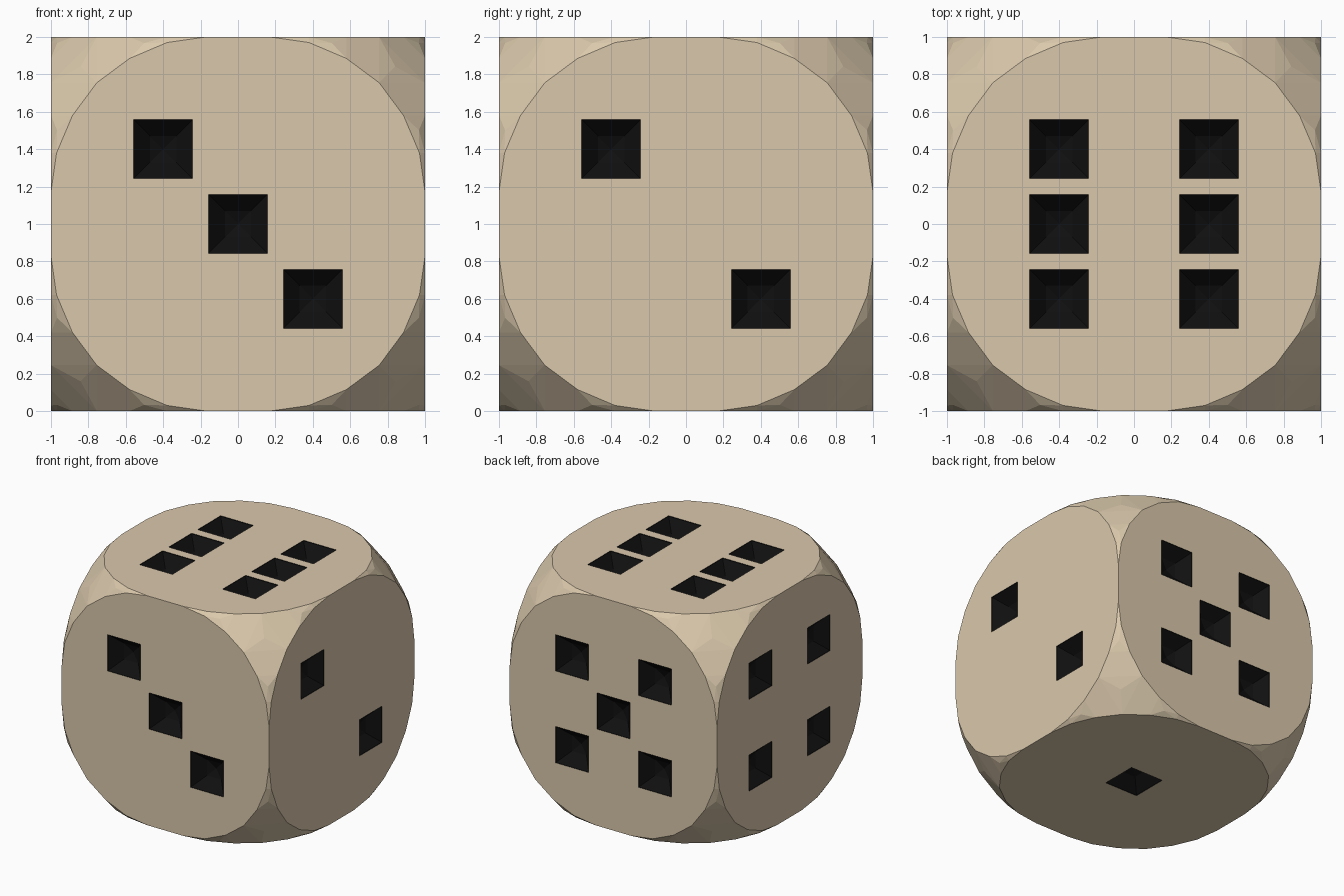
import bpy, bmesh
from mathutils import Vector, Matrix
from itertools import product

if "Cube" in bpy.data.objects:
    bpy.data.objects.remove(bpy.data.objects["Cube"])


def material(name, rgb):
    m = bpy.data.materials.new(name)
    m.diffuse_color = (*rgb, 1)
    m.use_nodes = True
    m.node_tree.nodes["Principled BSDF"].inputs["Base Color"].default_value = m.diffuse_color
    return m


bone = material("warm beige", (0.70, 0.58, 0.41))
black = material("pip black", (0.005, 0.005, 0.005))


def hull(bm, points):
    verts = [bm.verts.new(p) for p in points]
    bmesh.ops.convex_hull(bm, input=verts)


def finish(bm, name):
    loose = [v for v in bm.verts if not v.link_faces]
    bmesh.ops.delete(bm, geom=loose, context='VERTS')
    bmesh.ops.dissolve_limit(bm, angle_limit=0.002, verts=bm.verts[:], edges=bm.edges[:])
    bmesh.ops.recalc_face_normals(bm, faces=bm.faces[:])
    me = bpy.data.meshes.new(name)
    bm.to_mesh(me)
    bm.free()
    me.materials.append(bone)
    me.materials.append(black)
    ob = bpy.data.objects.new(name, me)
    bpy.context.collection.objects.link(ob)
    return ob


# Die body: six rounded face outlines joined by bulging corner patches
arc = [(1, .17), (.97, .38), (.885, .58), (.755, .755)]
arc += [(b, a) for a, b in arc[:3]]
points = set()
for a, b in arc:
    for s, t, u in product((-1, 1), repeat=3):
        points |= {(s, t * a, u * b), (t * a, s, u * b), (t * a, u * b, s)}
n = 6
A, B, C = Vector((1, 1, .17)), Vector((1, .17, 1)), Vector((.17, 1, 1))
for i in range(n + 1):
    for j in range(n + 1 - i):
        p = (A * i + B * j + C * (n - i - j)).normalized() * 1.457
        if max(p) < 0.975:
            for s, t, u in product((-1, 1), repeat=3):
                points.add((s * p.x, t * p.y, u * p.z))
bm = bmesh.new()
hull(bm, sorted(points))
die = finish(bm, "die_body")

# Pip cutters: square pits tapering to a shallow point
d = 0.4
diag2 = [(-d, d), (d, -d)]
four = diag2 + [(d, d), (-d, -d)]
layout = [  # outward normal, right axis, pip positions
    ((0, -1, 0), (1, 0, 0), diag2 + [(0, 0)]),
    ((1, 0, 0), (0, 1, 0), diag2),
    ((0, 1, 0), (-1, 0, 0), four + [(0, 0)]),
    ((-1, 0, 0), (0, -1, 0), four),
    ((0, 0, 1), (1, 0, 0), four + [(-d, 0), (d, 0)]),
    ((0, 0, -1), (1, 0, 0), [(0, 0)]),
]
profile = [(0.158, 0.05), (0.158, -0.005), (0.07, -0.10)]
bm = bmesh.new()
for normal, right, spots in layout:
    w, r = Vector(normal), Vector(right)
    up = w.cross(r)
    for x, y in spots:
        pts = [w * (1 + z) + r * (x + s * h) + up * (y + t * h)
               for h, z in profile for s, t in product((-1, 1), repeat=2)]
        pts.append(w * (1 - 0.13) + r * x + up * y)
        hull(bm, pts)
for f in bm.faces:
    f.material_index = 1
cutter = finish(bm, "pip_cutter")
cutter.hide_render = True

# Cut the pips, keeping the black on the pit walls
mod = die.modifiers.new("pips", 'BOOLEAN')
mod.operation = 'DIFFERENCE'
mod.object = cutter
mod.solver = 'EXACT'
dg = bpy.context.evaluated_depsgraph_get()
dg.update()
die.data = bpy.data.meshes.new_from_object(die.evaluated_get(dg))
die.modifiers.clear()
bpy.data.objects.remove(cutter)

# Stand on the ground
die.data.transform(Matrix.Translation((0, 0, 1)))
